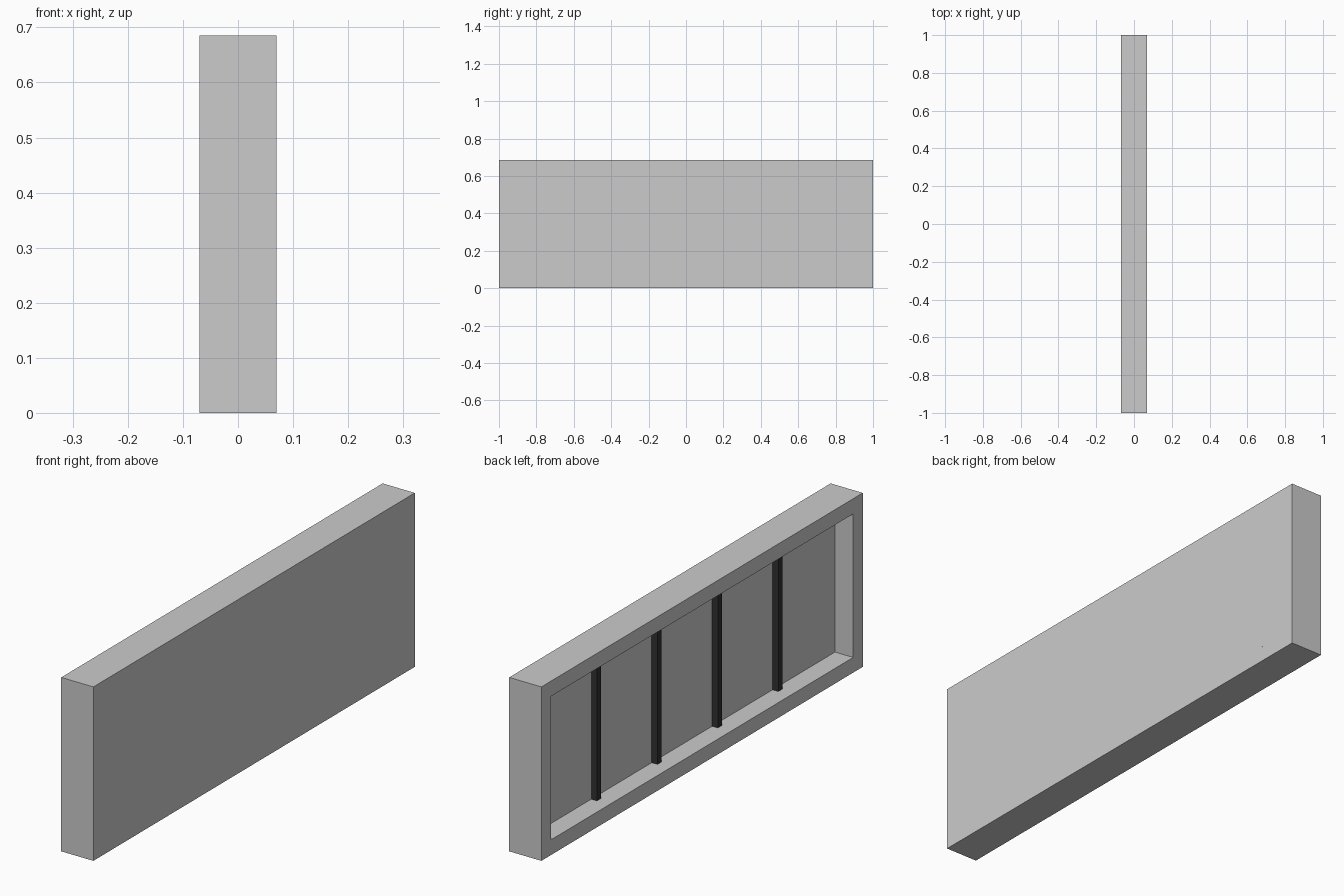
import bpy

if "Cube" in bpy.data.objects:
    bpy.data.objects.remove(bpy.data.objects["Cube"])

W, H, D, F = 2.0, 0.685, 0.14, 0.06   # length (y), height, thickness (x), frame width
PANEL_X = 0.009                       # recessed face of the panel


def material(name, colour):
    m = bpy.data.materials.new(name)
    m.diffuse_color = (*colour, 1)
    m.use_nodes = True
    m.node_tree.nodes["Principled BSDF"].inputs["Base Color"].default_value = m.diffuse_color
    return m


grey = material("light grey", (0.6, 0.6, 0.6))
dark = material("dark charcoal", (0.03, 0.03, 0.03))


def box(name, lo, hi, mat):
    bpy.ops.mesh.primitive_cube_add(size=1, location=[(a + b) / 2 for a, b in zip(lo, hi)])
    ob = bpy.context.object
    ob.name = name
    ob.scale = [b - a for a, b in zip(lo, hi)]
    bpy.ops.object.transform_apply(location=False, rotation=False, scale=True)
    ob.data.materials.append(mat)


x0, x1, y1 = -D / 2, D / 2, W / 2

# frame: two end stiles, bottom and top rails
box("left_stile", (x0, -y1, 0), (x1, -y1 + F, H), grey)
box("right_stile", (x0, y1 - F, 0), (x1, y1, H), grey)
box("bottom_rail", (x0, -y1 + F, 0), (x1, y1 - F, F), grey)
box("top_rail", (x0, -y1 + F, H - F), (x1, y1 - F, H), grey)

# back panel, flush on the right side
box("back_panel", (PANEL_X, -y1 + F, F), (x1, y1 - F, H - F), grey)

# four dark bars splitting the recess into five bays
bay = (W - 2 * F) / 5
for i in range(4):
    y = -y1 + F + bay * (i + 1)
    box(f"bar_{i + 1}", (PANEL_X - 0.025, y - 0.0125, F), (PANEL_X, y + 0.0125, H - F), dark)
